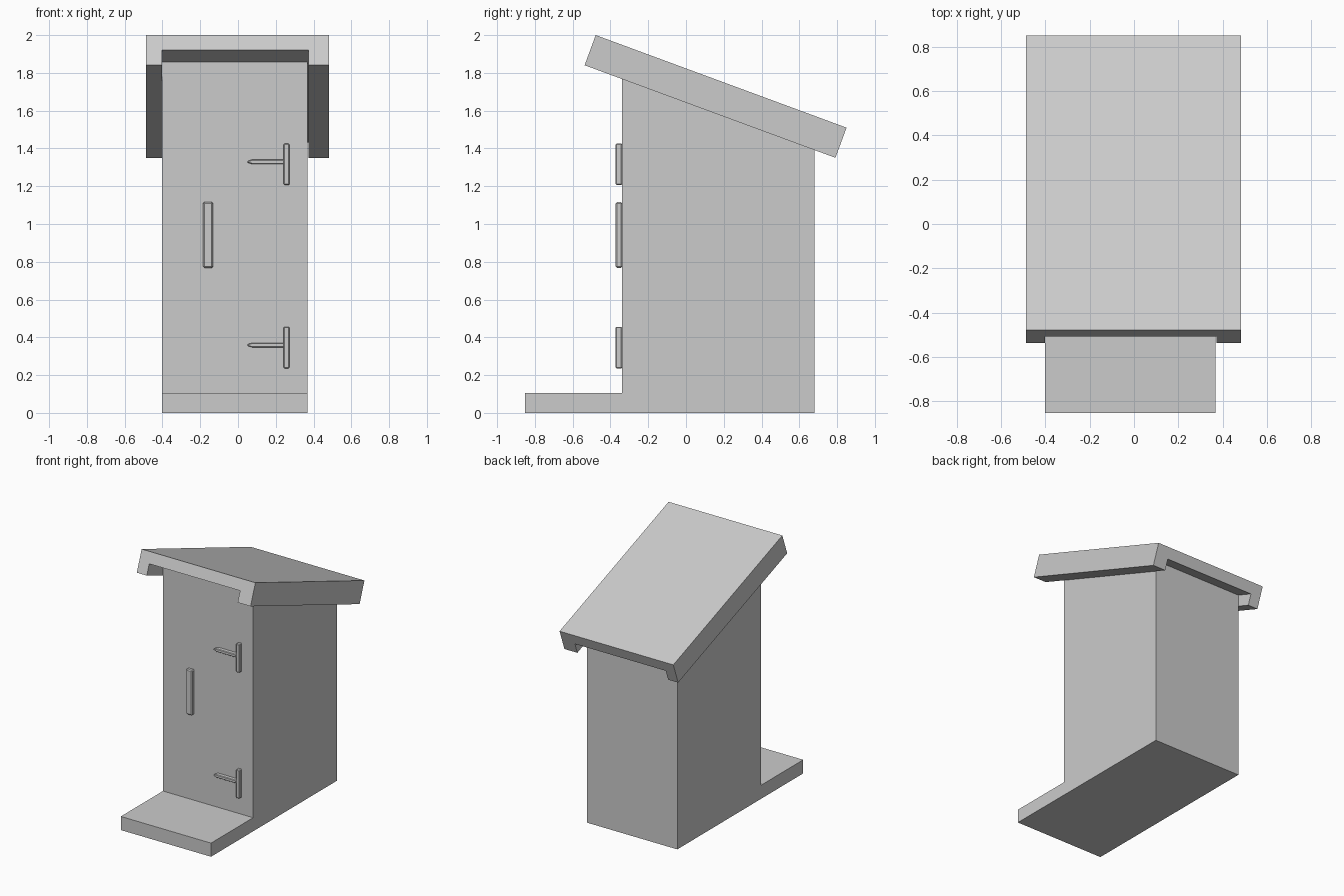
import bpy, bmesh
from math import atan2, cos, sin
from mathutils import Vector

if "Cube" in bpy.data.objects:
    bpy.data.objects.remove(bpy.data.objects["Cube"], do_unlink=True)

grey = bpy.data.materials.new("plain grey")
grey.use_nodes = True
COLOUR = (0.6, 0.6, 0.6, 1)
grey.diffuse_color = COLOUR
grey.node_tree.nodes["Principled BSDF"].inputs["Base Color"].default_value = COLOUR


def extrude(name, outline, offset, bevel=0):
    """Sweep a closed outline along an offset into a solid."""
    bm = bmesh.new()
    face = bm.faces.new([bm.verts.new(p) for p in outline])
    swept = bmesh.ops.extrude_face_region(bm, geom=[face])["geom"]
    moved = [v for v in swept if isinstance(v, bmesh.types.BMVert)]
    bmesh.ops.translate(bm, verts=moved, vec=offset)
    bmesh.ops.recalc_face_normals(bm, faces=bm.faces)
    mesh = bpy.data.meshes.new(name)
    bm.to_mesh(mesh)
    bm.free()
    mesh.materials.append(grey)
    obj = bpy.data.objects.new(name, mesh)
    bpy.context.collection.objects.link(obj)
    if bevel:
        mod = obj.modifiers.new("soft edges", "BEVEL")
        mod.width = bevel
        mod.segments = 1
    return obj


LEFT, RIGHT = 0.367, -0.402
FRONT, BACK, STEP = -0.34, 0.68, -0.853

# Roof directions: along the slope, and down through the thickness
top_front, top_back = Vector((0, -0.478, 2.0)), Vector((0, 0.85, 1.51))
along = top_back - top_front
angle = atan2(along.z, along.y)
down = Vector((0, sin(angle), -cos(angle)))
THICK, PLATE = 0.17, 0.085


def underside(y):
    p = top_front + down * PLATE
    return p.z + (y - p.y) * along.z / along.y


# Cabin and front step in one profile
side = [(STEP, 0), (BACK, 0), (BACK, underside(BACK)),
        (FRONT, underside(FRONT)), (FRONT, 0.105), (STEP, 0.105)]
extrude("cabin_and_step", [(RIGHT, y, z) for y, z in side], (LEFT - RIGHT, 0, 0))

# Sloping roof with a lip down each side
section = [(-0.487, 0), (0.483, 0), (0.483, THICK), (0.373, THICK),
           (0.373, PLATE), (-0.402, PLATE), (-0.402, THICK), (-0.487, THICK)]
extrude("roof", [top_front + Vector((x, 0, 0)) + down * d for x, d in section], along)


# Door fittings stand out from the front wall
def fitting(name, outline, bevel):
    extrude(name, [(x, FRONT + 0.002, z) for x, z in outline], (0, -0.034, 0), bevel)


def bar(x0, x1, z0, z1):
    return [(x0, z0), (x1, z0), (x1, z1), (x0, z1)]


fitting("door_handle", bar(-0.185, -0.132, 0.768, 1.116), 0.007)

for name, z in (("lower", 0.346), ("upper", 1.316)):
    fitting(name + "_hinge_plate", bar(0.242, 0.272, z - 0.11, z + 0.11), 0.005)
    mid = z + 0.013
    strap = [(0.244, mid - 0.012), (0.244, mid + 0.012), (0.075, mid + 0.012),
             (0.05, mid + 0.004), (0.05, mid - 0.004), (0.075, mid - 0.012)]
    fitting(name + "_hinge_strap", strap, 0.004)
